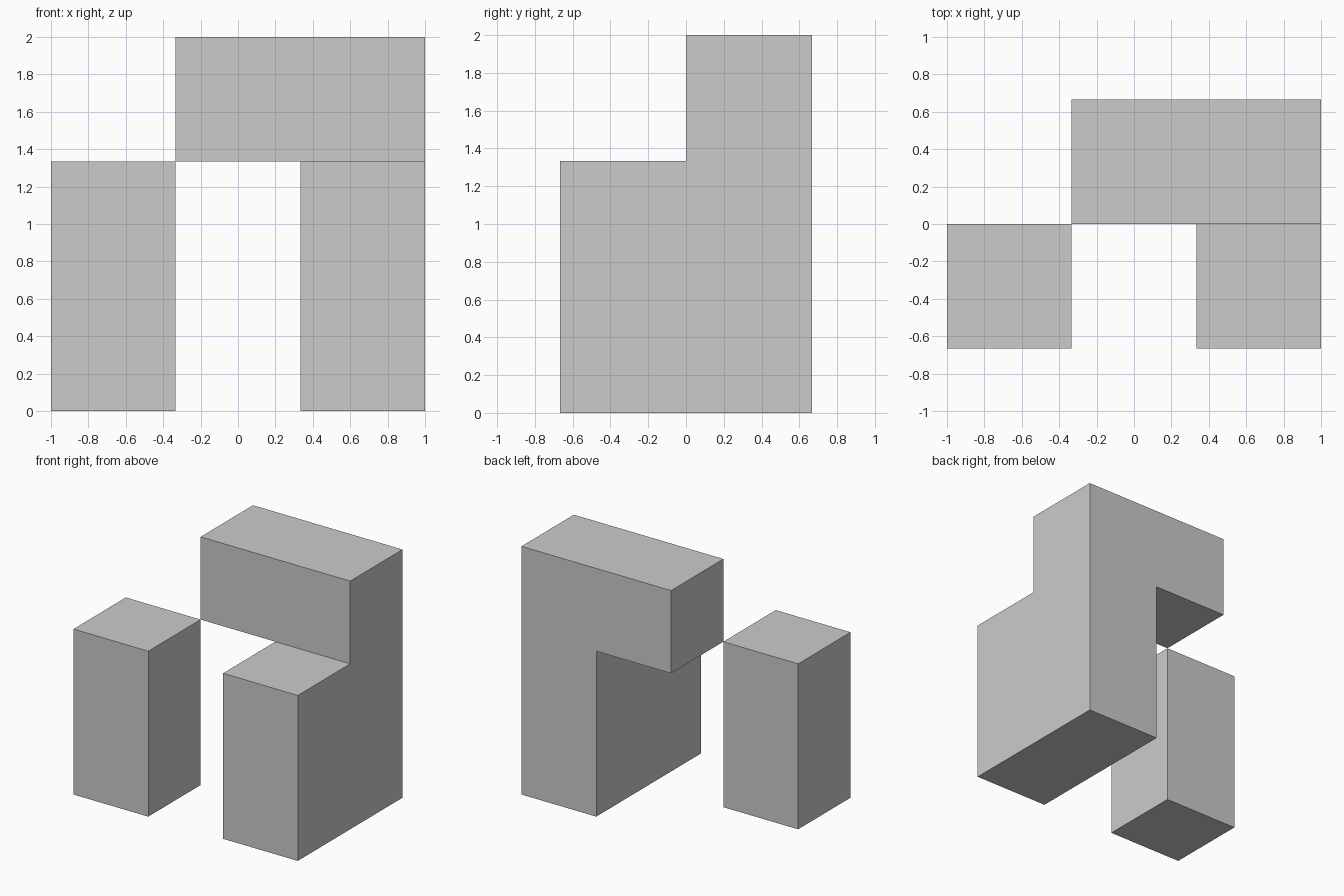
import bpy, bmesh, math
from mathutils import Matrix, Vector

if "Cube" in bpy.data.objects:
    bpy.data.objects.remove(bpy.data.objects["Cube"])

U = 2 / 3  # edge length of one cubic cell


def cell_block(name, cells):
    """Join cubic cells into one clean solid with no inner walls."""
    bm = bmesh.new()
    for c in cells:
        centre = Vector((c[0] * U - 2 / 3, c[1] * U - 1 / 3, c[2] * U + 1 / 3))
        bmesh.ops.create_cube(bm, size=U, matrix=Matrix.Translation(centre))
    # Drop the pairs of faces shared by neighbouring cells
    shared = {}
    for f in bm.faces:
        key = tuple(round(v * 1000) for v in f.calc_center_median())
        shared.setdefault(key, []).append(f)
    inner = [f for pair in shared.values() if len(pair) > 1 for f in pair]
    bmesh.ops.delete(bm, geom=inner, context='FACES')
    bmesh.ops.remove_doubles(bm, verts=bm.verts, dist=1e-4)
    bmesh.ops.dissolve_limit(bm, angle_limit=math.radians(1),
                             verts=bm.verts, edges=bm.edges)
    bmesh.ops.recalc_face_normals(bm, faces=bm.faces)
    mesh = bpy.data.meshes.new(name)
    bm.to_mesh(mesh)
    bm.free()
    obj = bpy.data.objects.new(name, mesh)
    bpy.context.collection.objects.link(obj)
    return obj


# Free-standing post at front left, two cells high
cell_block("left_post", [(0, 0, z) for z in range(2)])

# Stepped right wall with the top beam reaching left from its back column
front_step = [(2, 0, z) for z in range(2)]
back_column = [(2, 1, z) for z in range(3)]
top_beam = [(1, 1, 2)]
cell_block("right_wall_and_beam", front_step + back_column + top_beam)
